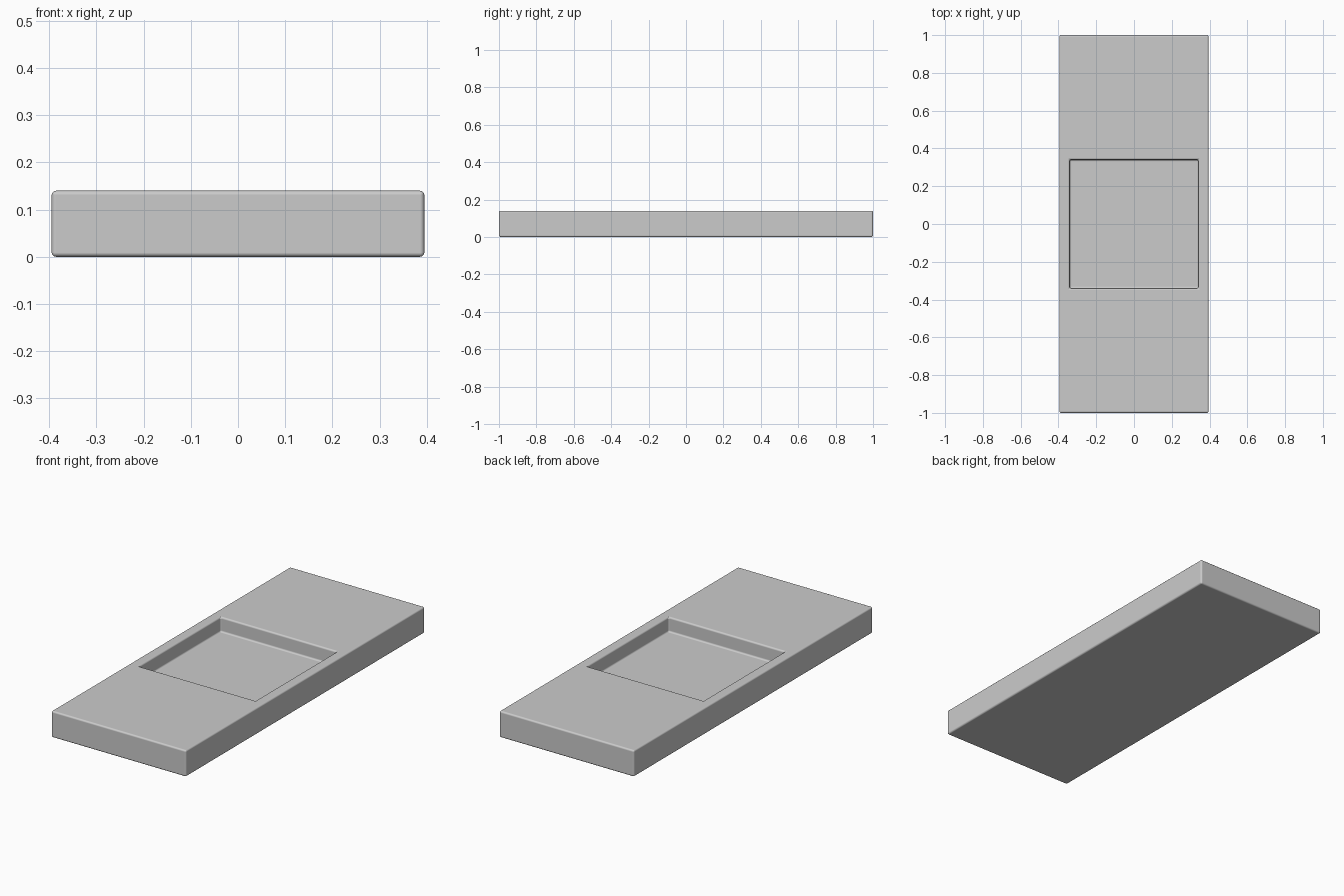
import bpy, bmesh
from mathutils import Matrix

if "Cube" in bpy.data.objects:
    bpy.data.objects.remove(bpy.data.objects["Cube"])

WIDTH, LENGTH, HEIGHT = 0.79, 2.0, 0.14
POCKET, DEPTH = 0.68, 0.078

# Slab block
bm = bmesh.new()
bmesh.ops.create_cube(bm, size=1, matrix=Matrix.Translation((0, 0, HEIGHT / 2))
                      @ Matrix.Diagonal((WIDTH, LENGTH, HEIGHT, 1)))

# Square pocket sunk into the middle of the top
top = max(bm.faces, key=lambda f: f.calc_center_median().z)
bmesh.ops.inset_individual(bm, faces=[top], thickness=0.02)
for v in top.verts:
    v.co.x = POCKET / 2 if v.co.x > 0 else -POCKET / 2
    v.co.y = POCKET / 2 if v.co.y > 0 else -POCKET / 2
floor = bmesh.ops.extrude_discrete_faces(bm, faces=[top])["faces"][0]
bmesh.ops.translate(bm, verts=floor.verts, vec=(0, 0, -DEPTH))
bmesh.ops.recalc_face_normals(bm, faces=bm.faces)

mesh = bpy.data.meshes.new("recessed_slab")
bm.to_mesh(mesh)
bm.free()
slab = bpy.data.objects.new("recessed_slab", mesh)
bpy.context.collection.objects.link(slab)

# Softened edges
bevel = slab.modifiers.new("soft_edges", "BEVEL")
bevel.width = 0.009
bevel.segments = 3
bevel.limit_method = "ANGLE"
bevel.harden_normals = True

bpy.context.view_layer.objects.active = slab
slab.select_set(True)
bpy.ops.object.shade_smooth_by_angle()
